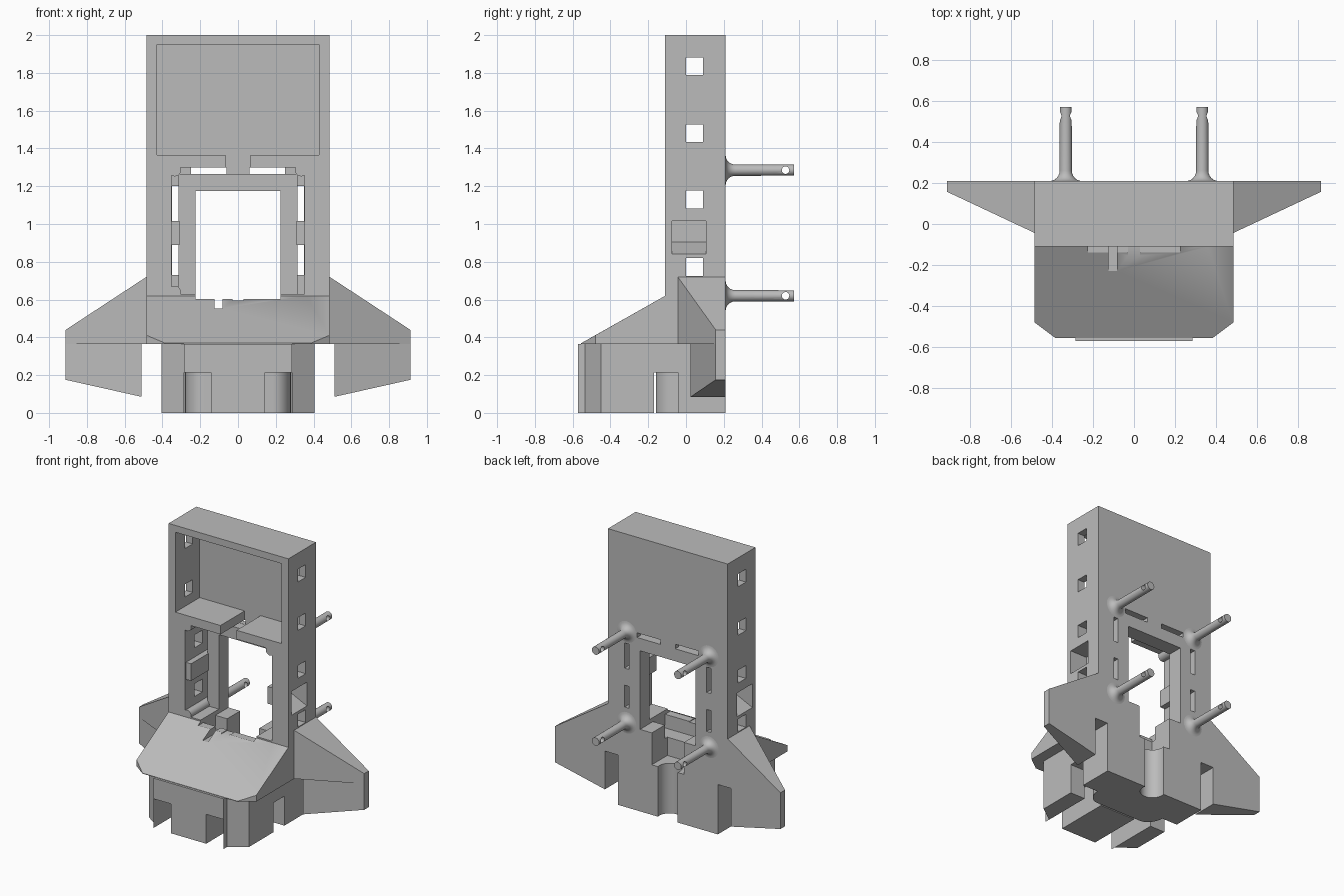
import bpy, bmesh, math
from mathutils import Vector, Matrix

if "Cube" in bpy.data.objects:
    bpy.data.objects.remove(bpy.data.objects["Cube"])

grey = bpy.data.materials.new("plain_grey")
grey.diffuse_color = (0.5, 0.5, 0.5, 1)
grey.use_nodes = True
grey.node_tree.nodes["Principled BSDF"].inputs["Base Color"].default_value = grey.diffuse_color


def finish(bm, name):
    bmesh.ops.recalc_face_normals(bm, faces=bm.faces[:])
    me = bpy.data.meshes.new(name)
    bm.to_mesh(me)
    bm.free()
    me.materials.append(grey)
    ob = bpy.data.objects.new(name, me)
    bpy.context.collection.objects.link(ob)
    return ob


def hull(name, pts):
    """Convex solid around the given points."""
    bm = bmesh.new()
    for p in pts:
        bm.verts.new(p)
    bmesh.ops.convex_hull(bm, input=bm.verts[:])
    bmesh.ops.dissolve_limit(bm, angle_limit=0.01, verts=bm.verts[:], edges=bm.edges[:])
    return finish(bm, name)


def box(x0, x1, y0, y1, z0, z1, name="block"):
    return hull(name, [(x, y, z) for x in (x0, x1) for y in (y0, y1) for z in (z0, z1)])


def plan(outline, z0, z1, name="block"):
    """Plan outline extruded upwards."""
    bm = bmesh.new()
    f = bm.faces.new([bm.verts.new((x, y, z0)) for x, y in outline])
    r = bmesh.ops.extrude_face_region(bm, geom=[f])
    bmesh.ops.translate(bm, vec=(0, 0, z1 - z0),
                        verts=[v for v in r["geom"] if isinstance(v, bmesh.types.BMVert)])
    return finish(bm, name)


def cylinder(center, r, depth, axis, n=24):
    bm = bmesh.new()
    rot = Vector((0, 0, 1)).rotation_difference(Vector(axis)).to_matrix().to_4x4()
    bmesh.ops.create_cone(bm, cap_ends=True, segments=n, radius1=r, radius2=r, depth=depth,
                          matrix=Matrix.Translation(center) @ rot)
    return finish(bm, "round")


def combine(target, tools, op):
    for t in tools:
        m = target.modifiers.new("bool", 'BOOLEAN')
        m.operation, m.solver, m.object = op, 'EXACT', t
        bpy.context.view_layer.objects.active = target
        bpy.ops.object.modifier_apply(modifier=m.name)
        bpy.data.objects.remove(t, do_unlink=True)


# Tower
body = box(-.485, .485, -.11, .21, .5, 2, "body")

# Sloping hood with clipped front corners
hood = []
for s in (-1, 1):
    hood += [(s*.485, .21, .365), (s*.485, .21, .62), (s*.485, -.11, .62),
             (s*.485, -.48, .365), (s*.485, -.48, .411),
             (s*.385, -.555, .365), (s*.385, -.555, .369)]
parts = [hull("hood", hood)]

# Base with chamfered front and raised front panel
half = [(.285, -.572), (.285, -.535), (.405, -.45), (.405, .21)]
parts.append(plan(half + [(-x, y) for x, y in reversed(half)], 0, .366))

# Side fins: upper wedge and lower blade
for s in (-1, 1):
    parts.append(hull("fin", [(s*.45, y, z) for y in (-.06, .21) for z in (.365, .743)] +
                      [(s*.912, y, z) for y in (.157, .21) for z in (.365, .44)]))
    parts.append(hull("blade", [(s*.51, y, z) for y in (.025, .21) for z in (.085, .38)] +
                      [(s*.912, y, z) for y in (.157, .21) for z in (.175, .38)]))
combine(body, parts, 'UNION')

# Screen recess, lower recess, cable notch, window
cuts = [box(-.43, .43, -.3, .17, 1.365, 1.95),
        box(-.352, .352, -.3, .17, .63, 1.3),
        box(-.065, .065, -.3, .17, 1.25, 1.4)]
combine(body, cuts, 'DIFFERENCE')

# Window collar, corner bosses and inner pocket housings
adds = [box(-.315, .315, .10, .20, .61, 1.265)]
for s in (-1, 1):
    adds.append(box(s*.31, s*.37, -.10, .19, .89, 1.015))
    for z in (.64, 1.285):
        adds.append(cylinder((s*.335, .04, z), .033, .3, (0, 1, 0), 20))
combine(body, adds, 'UNION')

cuts = [box(-.225, .225, -.14, .3, .60, 1.175),
        box(-.225, .225, -.08, .06, .5, .7),          # trough behind the hood
        box(-.13, .13, .03, .3, .366, .7),            # rear connector cut
        box(-.125, -.083, -.23, .1, .55, .7),         # hood slit
        box(-.03, .03, -.16, .1, .595, .7),
        cylinder((0, .19, .2), .082, .5, (0, 0, 1)),  # rear channel
        ]
for s in (-1, 1):
    # Slots around the collar
    for z0, z1 in ((.73, .89), (1.015, 1.2)):
        cuts.append(box(s*.315, s*.35, .08, .3, z0, z1))
    cuts.append(box(s*.06, s*.25, .08, .3, 1.266, 1.3))
    # Square holes through the side walls
    for z in (.773, 1.13, 1.48, 1.835):
        cuts.append(box(s*.33, s*.6, 0, .09, z - .047, z + .047))
    # Side pockets with a ramped floor
    cuts.append(hull("pocket", [(s*x, y, z) for y in (-.075, .105)
                                for x, z in ((.35, .905), (.35, 1.0), (.35, 1.015), (.5, .834), (.5, 1.015))]))
    # Front notches in the base
    cuts.append(box(s*.143, s*.285, -.7, -.1, -.1, .215))
# Cross slot in the base
cuts.append(box(-.6, .6, -.17, -.042, -.1, .215))
combine(body, cuts, 'DIFFERENCE')

# Rounded foot bulging into the cross slot
arc = [(.185 + .095*math.cos(a), -.04 - .12*math.sin(a))
       for a in [i*math.pi/16 for i in range(9)]]
foot = plan([(.28, -.02)] + arc + [(-x, y) for x, y in reversed(arc)] + [(-.28, -.02)], 0, .22)
combine(body, [foot], 'UNION')

# Rear pins with flared roots and a cross hole
profile = [(0, .19), (.078, .19), (.078, .21)]
profile += [(.078 - .048*math.sin(a), .26 - .05*math.cos(a))
            for a in [i*math.pi/12 for i in range(1, 7)]]
profile += [(.029, .572), (0, .572)]
for s, side in ((-1, "left"), (1, "right")):
    for z, level in ((.62, "lower"), (1.285, "upper")):
        bm = bmesh.new()
        vs = [bm.verts.new((r, y, 0)) for r, y in profile]
        es = [bm.edges.new(e) for e in zip(vs, vs[1:])]
        bmesh.ops.spin(bm, geom=vs + es, cent=(0, 0, 0), axis=(0, 1, 0),
                       angle=2*math.pi, steps=24)
        bmesh.ops.remove_doubles(bm, verts=bm.verts[:], dist=1e-5)
        bmesh.ops.translate(bm, vec=(s*.333, 0, z), verts=bm.verts[:])
        pin = finish(bm, f"pin_{side}_{level}")
        combine(pin, [cylinder((s*.333, .527, z), .02, .2, (1, 0, 0), 16)], 'DIFFERENCE')

# Smooth the round surfaces, keep edges crisp
for ob in bpy.context.scene.objects:
    ob.select_set(True)
bpy.context.view_layer.objects.active = body
bpy.ops.object.shade_smooth_by_angle(angle=math.radians(30))
